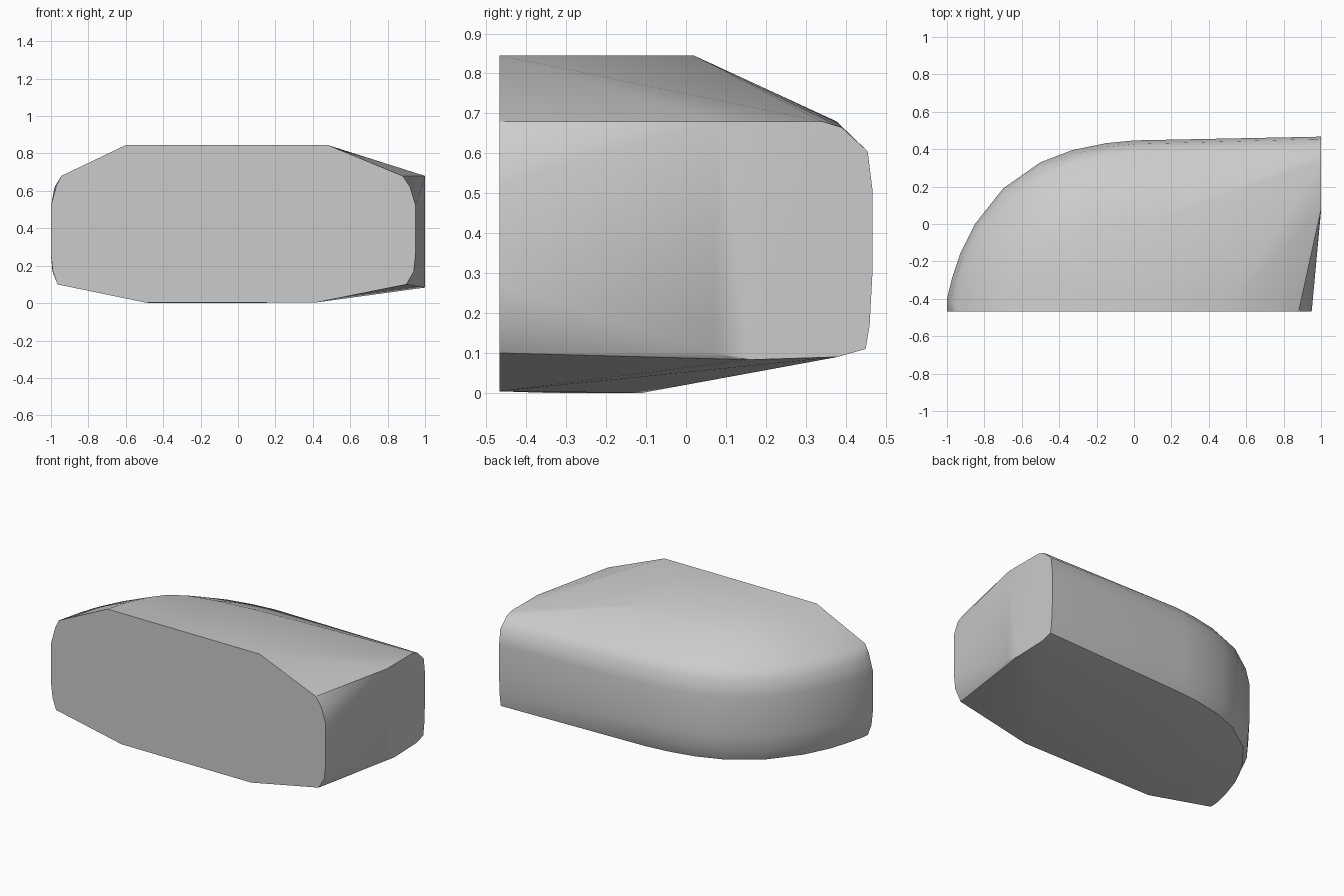
import bpy
import bmesh
import math
from mathutils import Vector

cube = bpy.data.objects.get("Cube")
if cube:
    bpy.data.objects.remove(cube)

FRONT = -0.467

# Flat front outline (x, z)
front_outline = [(-0.6, 0.845), (0.48, 0.845), (0.88, 0.68), (0.92, 0.62),
                 (0.95, 0.52), (0.95, 0.27), (0.94, 0.17), (0.9, 0.1),
                 (0.42, 0.004), (-0.5, 0.004), (-0.965, 0.1), (-0.99, 0.17),
                 (-1, 0.26), (-1, 0.52), (-0.97, 0.63), (-0.945, 0.68)]

# Widest plan curve sweeping round the rounded corner to the back (x, y)
sweep = [Vector(p) for p in [(-1, -0.4), (-0.97, -0.28), (-0.93, -0.16), (-0.85, 0),
                             (-0.7, 0.19), (-0.5, 0.33), (-0.33, 0.395),
                             (-0.15, 0.432), (0, 0.447), (1, 0.467)]]

# Height and inset of each level of the rounded wall
levels = [(0.68, 0.07), (0.62, 0.02), (0.52, 0), (0.27, 0), (0.17, 0.008), (0.105, 0.035)]

points = [(x, FRONT, z) for x, z in front_outline]
for z, inset in levels:
    for i, p in enumerate(sweep[:-1]):
        along = (sweep[i + 1] - sweep[max(i - 1, 0)]).normalized()
        inner = p + inset * Vector((along.y, -along.x))
        points.append((inner.x, inner.y, z))

# Straight end wall at +x (y, z)
end_wall = [(0.08, 0.68), (0.34, 0.68), (0.39, 0.665), (0.455, 0.605), (0.467, 0.51),
            (0.467, 0.3), (0.46, 0.17), (0.45, 0.11), (0.38, 0.09), (0.16, 0.083),
            (0.07, 0.1), (0.1, 0.2), (0.1, 0.5)]
points += [(1, y, z) for y, z in end_wall]

# Flat top and bottom rims (x, y)
top_rim = [(-0.56, -0.33), (-0.5, -0.2), (-0.43, -0.11), (-0.33, -0.05), (-0.15, -0.01), (0.1, 0.02)]
bottom_rim = [(-0.47, -0.35), (-0.4, -0.23), (-0.3, -0.16), (-0.1, -0.11)]
points += [(x, y, 0.845) for x, y in top_rim]
points += [(x, y, 0) for x, y in bottom_rim]

# Wrap the sections in one convex shell
bm = bmesh.new()
for p in points:
    bm.verts.new(p)
hull = bmesh.ops.convex_hull(bm, input=bm.verts)
loose = {v for v in hull["geom_interior"] + hull["geom_unused"] if isinstance(v, bmesh.types.BMVert)}
bmesh.ops.delete(bm, geom=list(loose), context='VERTS')
bmesh.ops.dissolve_limit(bm, angle_limit=math.radians(0.5), verts=bm.verts, edges=bm.edges)
bmesh.ops.recalc_face_normals(bm, faces=bm.faces)
mesh = bpy.data.meshes.new("rounded_shell")
bm.to_mesh(mesh)
bm.free()
shell = bpy.data.objects.new("rounded_shell", mesh)
bpy.context.collection.objects.link(shell)

# Plain grey finish
grey = bpy.data.materials.new("light_grey")
grey.use_nodes = True
color = (0.6, 0.6, 0.6, 1)
grey.diffuse_color = color
grey.node_tree.nodes["Principled BSDF"].inputs["Base Color"].default_value = color
mesh.materials.append(grey)

bpy.context.view_layer.objects.active = shell
shell.select_set(True)
bpy.ops.object.shade_smooth_by_angle(angle=math.radians(30))
